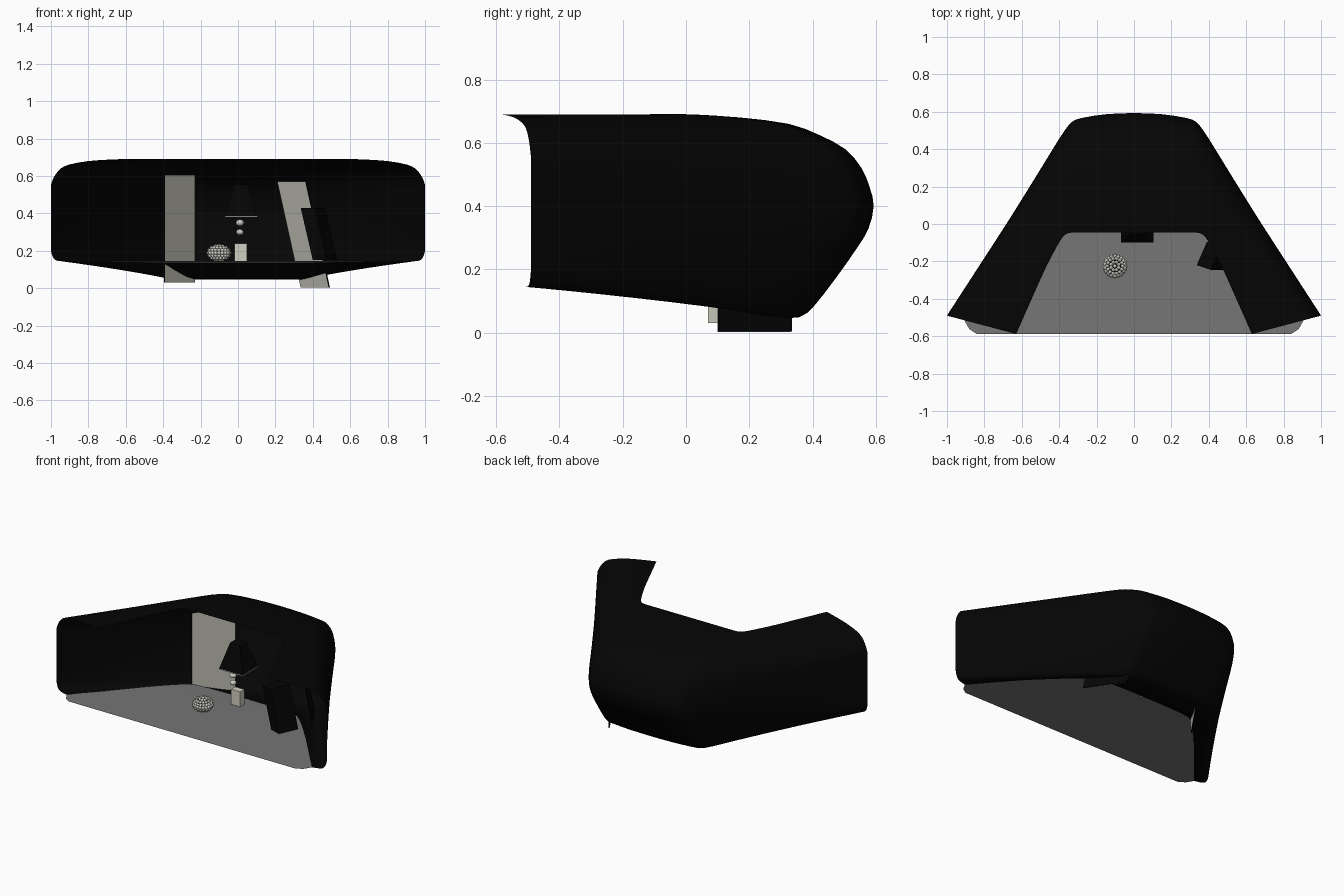
import bpy, math
from mathutils import Vector

if "Cube" in bpy.data.objects:
    bpy.data.objects.remove(bpy.data.objects["Cube"])


def material(name, rgb):
    m = bpy.data.materials.new(name)
    m.diffuse_color = (*rgb, 1)
    m.use_nodes = True
    m.node_tree.nodes["Principled BSDF"].inputs["Base Color"].default_value = m.diffuse_color
    return m


BLACK = material("matte_black", (0.0015, 0.0015, 0.0015))
GREY = material("floor_grey", (0.18, 0.18, 0.18))
CREAM = material("warm_cream", (0.64, 0.63, 0.54))
SILVER = material("pale_silver", (0.60, 0.62, 0.56))


def mesh_object(name, verts, faces, mat, smooth=False):
    me = bpy.data.meshes.new(name)
    me.from_pydata([tuple(v) for v in verts], [], faces)
    me.materials.append(mat)
    ob = bpy.data.objects.new(name, me)
    bpy.context.collection.objects.link(ob)
    if smooth:
        for p in me.polygons:
            p.use_smooth = True
    return ob


BOX_FACES = [(0, 3, 2, 1), (4, 5, 6, 7), (0, 1, 5, 4),
             (1, 2, 6, 5), (2, 3, 7, 6), (3, 0, 4, 7)]


def frustum(name, bottom, top, mat):
    """Six-sided solid from four bottom and four top corners."""
    return mesh_object(name, list(bottom) + list(top), BOX_FACES, mat)


def rect(x0, x1, y0, y1, z):
    return [(x0, y0, z), (x1, y0, z), (x1, y1, z), (x0, y1, z)]


def refine(rows):
    """Insert one smooth in-between row between each pair of rows."""
    out = []
    for i in range(len(rows) - 1):
        a, b = rows[i], rows[i + 1]
        p = rows[i - 1] if i else [2 * u - v for u, v in zip(a, b)]
        q = rows[i + 2] if i + 2 < len(rows) else [2 * v - u for u, v in zip(a, b)]
        out += [a, [(9 * (u + v) - s - w) / 16 for u, v, s, w in zip(a, b, p, q)]]
    return out + [rows[-1]]


# Wrap-around shell: plan curves (blend, inner x, y, outer x, y) for the right half
plan = [(1, .63, -.588, 1, -.49), (.75, .54, -.385, .835, -.235),
        (.5, .47, -.23, .67, .02), (.25, .415, -.125, .505, .285),
        (.1, .385, -.075, .41, .44), (.03, .365, -.055, .36, .515),
        (0, .345, -.048, .33, .547), (0, .31, -.046, .28, .567),
        (0, .16, -.046, .14, .588), (0, 0, -.046, 0, .593)]
# Cross-section: (depth fraction, height) at the back, then at the open ends;
# underneath it rises again to meet the floor
profile = [(0, .69, 0, .69), (.1, .69, .15, .688), (.34, .68, .46, .68),
           (.58, .66, .73, .662), (.73, .625, .86, .64), (.86, .58, .94, .605),
           (.94, .52, .985, .57), (.98, .46, 1, .54), (1, .4, 1, .42),
           (.975, .33, 1, .33), (.92, .27, 1, .25), (.81, .17, 1, .2),
           (.7, .08, .97, .165), (.65, .055, .93, .15), (.6, .047, .88, .146),
           (.48, .058, .83, .145), (.34, .092, .79, .145), (.2, .135, .75, .145)]
plan, profile = refine(plan), refine(profile)


def section(t, ix, iy, ox, oy):
    pts = []
    for fm, zm, fe, ze in profile:
        f = fm + (fe - fm) * t
        pts.append(Vector((ix + (ox - ix) * f, iy + (oy - iy) * f, zm + (ze - zm) * t)))
    return pts


right = [section(*p) for p in plan]
left = [[Vector((-v.x, v.y, v.z)) for v in s] for s in right[:-1]]
rings = right + left[::-1]
n = len(profile)
faces = [(i * n + j, i * n + j + 1, (i + 1) * n + j + 1, (i + 1) * n + j)
         for i in range(len(rings) - 1) for j in range(n - 1)]
mesh_object("curved_shell", [v for s in rings for v in s], faces, BLACK, True)

# Nearly level floor, spanning between the two lower edges of the shell
edge = [Vector((.84, -.588, .146)), Vector((.88, -.562, .146))] + [s[-1] for s in right[:-1]]
verts = [v for e in edge for v in (e, Vector((-e.x, e.y, e.z)))]
mesh_object("floor", verts,
            [(2 * i, 2 * i + 2, 2 * i + 3, 2 * i + 1) for i in range(len(edge) - 1)], GREY)


# Leaning wall panels: cream face with a black backing
def panel(name, corners):
    c = [Vector(p) for p in corners]
    nrm = (c[1] - c[0]).cross(c[3] - c[0]).normalized()
    mesh_object(name + "_face", c, [(0, 1, 2, 3)], CREAM)
    frustum(name + "_backing", [p - nrm * .008 for p in c], [p - nrm * .002 for p in c], BLACK)


panel("left_panel", [(-.39, .07, .03), (-.23, .30, .03), (-.23, .30, .605), (-.39, .07, .605)])
panel("right_panel", [(.335, .33, .003), (.485, .10, .003), (.36, .10, .57), (.21, .33, .57)])

# Tilted black cabinet beside the right panel
base = [(.40, -.22), (.475, -.245), (.53, -.12), (.455, -.095)]
frustum("tilted_cabinet", [(x, y, .15) for x, y in base],
        [(x - .065, y, .43) for x, y in base], BLACK)

# Table lamp: tapered square shade, rim, beads and block base
frustum("lamp_shade", rect(-.07, .103, -.1, .065, .386), rect(-.02, .05, -.055, .015, .555), BLACK)
frustum("lamp_rim", rect(-.07, .103, -.1, .065, .380), rect(-.07, .103, -.1, .065, .386), SILVER)
frustum("lamp_base", rect(-.02, .047, -.045, 0, .14), rect(-.02, .047, -.045, 0, .24), CREAM)


def uv_ball(verts, faces, c, r, seg=10, rows=6, squash=1):
    b = len(verts)
    for i in range(rows + 1):
        a = math.pi * i / rows
        for k in range(seg):
            w = math.tau * k / seg
            verts.append((c[0] + r * math.sin(a) * math.cos(w),
                          c[1] + r * math.sin(a) * math.sin(w),
                          c[2] + r * squash * math.cos(a)))
    for i in range(rows):
        for k in range(seg):
            k2 = (k + 1) % seg
            faces.append((b + i * seg + k, b + (i + 1) * seg + k,
                          b + (i + 1) * seg + k2, b + i * seg + k2))


for i, z in enumerate((.300, .350)):
    v, f = [], []
    uv_ball(v, f, (.01, -.065, z), (.02, .022)[i], 16, 10, .8)
    mesh_object("lamp_bead_%d" % i, v, f, SILVER, True)

# Round flattened ornament: dark core covered in rings of small pale beads
centre = Vector((-.102, -.225, .189))
v, f = [], []
uv_ball(v, f, centre, .054, 20, 10, .7)
mesh_object("ornament_core", v, f, BLACK, True)
v, f = [], []
for row in range(1, 8):
    a = math.pi * row / 8
    count = max(6, round(20 * math.sin(a)))
    for k in range(count):
        w = math.tau * (k + .5 * (row % 2)) / count
        uv_ball(v, f, centre + Vector((.057 * math.sin(a) * math.cos(w),
                                       .057 * math.sin(a) * math.sin(w),
                                       .037 * math.cos(a))), .0105, 8, 5)
uv_ball(v, f, centre + Vector((0, 0, .038)), .011, 8, 5)
mesh_object("ornament_beads", v, f, SILVER, True)
